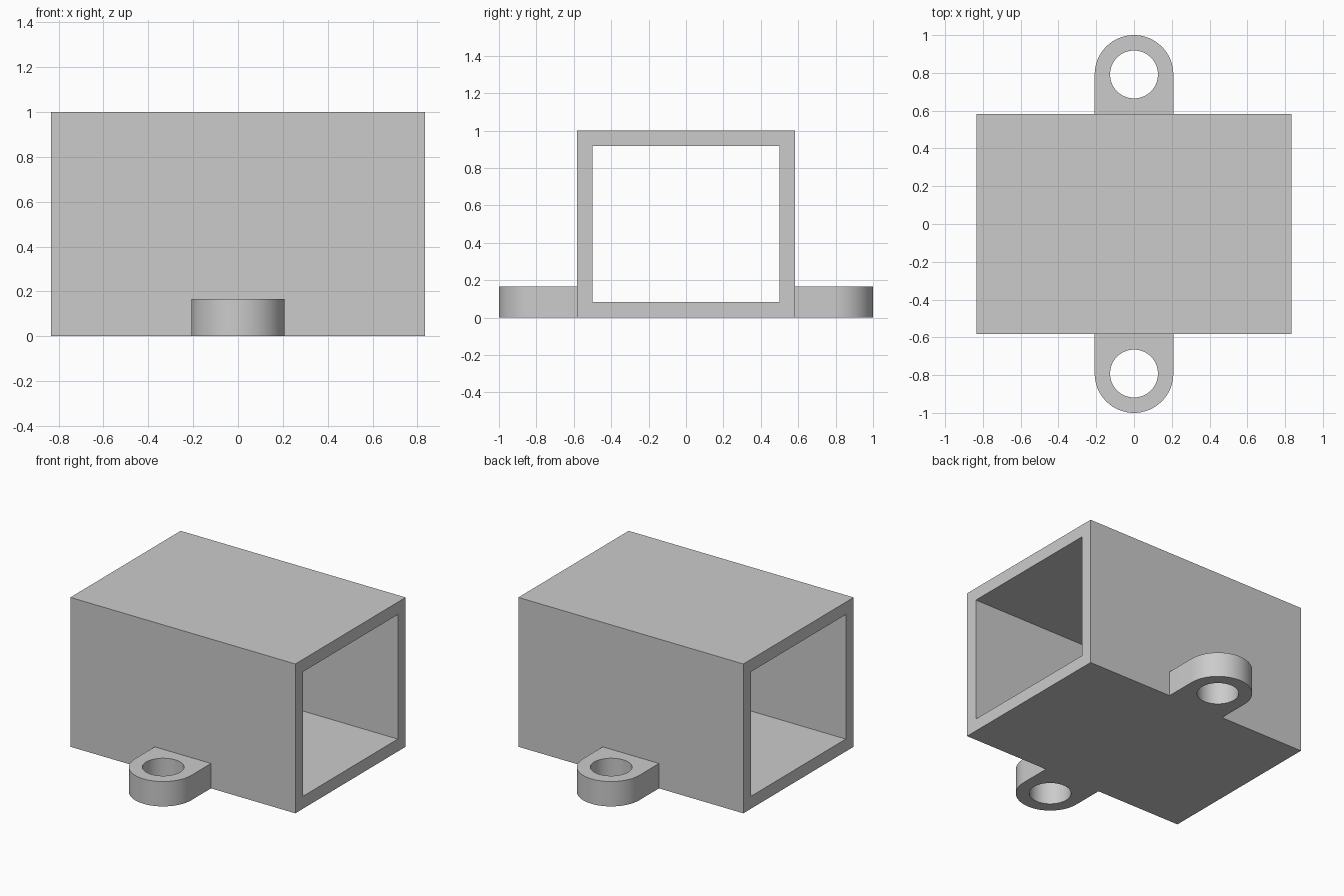
import bpy, bmesh, math
from mathutils import Matrix, Vector

cube = bpy.data.objects.get("Cube")
if cube:
    bpy.data.objects.remove(cube, do_unlink=True)

U = 1 / 12                                   # wall thickness, the design module
HALF_X, HALF_Y, HEIGHT = 10 * U, 7 * U, 12 * U
LUG_R, HOLE_R, LUG_H = 2.5 * U, 1.52 * U, 2 * U
LUG_Y = 1 - LUG_R                            # lug hole centre
SEGMENTS = 64

grey = bpy.data.materials.new("plain grey")
grey.use_nodes = True
grey.diffuse_color = (0.6, 0.6, 0.6, 1)
grey.node_tree.nodes["Principled BSDF"].inputs["Base Color"].default_value = (0.6, 0.6, 0.6, 1)


def rectangle(x0, x1, y0, y1):
    return [(x0, y0), (x1, y0), (x1, y1), (x0, y1)]


def arc(cx, cy, r, start, end, steps):
    angles = [start + (end - start) * i / steps for i in range(steps + 1)]
    return [(cx + r * math.cos(a), cy + r * math.sin(a)) for a in angles]


def extruded(name, outline, hole, depth, matrix):
    """Solid from a flat outline with one hole, extruded along local z."""
    bm = bmesh.new()
    edges = []
    for loop in (outline, hole):
        verts = [bm.verts.new((x, y, 0)) for x, y in loop]
        edges += [bm.edges.new((v, verts[i - 1])) for i, v in enumerate(verts)]
    bmesh.ops.triangle_fill(bm, edges=edges, use_beauty=True, normal=(0, 0, 1))
    top = bmesh.ops.extrude_face_region(bm, geom=bm.faces[:], use_keep_orig=True)
    moved = [g for g in top["geom"] if isinstance(g, bmesh.types.BMVert)]
    bmesh.ops.translate(bm, verts=moved, vec=Vector((0, 0, depth)))
    bm.transform(matrix)
    bmesh.ops.recalc_face_normals(bm, faces=bm.faces[:])
    mesh = bpy.data.meshes.new(name)
    bm.to_mesh(mesh)
    bm.free()
    mesh.materials.append(grey)
    obj = bpy.data.objects.new(name, mesh)
    bpy.context.collection.objects.link(obj)
    bpy.ops.object.select_all(action="DESELECT")
    obj.select_set(True)
    bpy.context.view_layer.objects.active = obj
    bpy.ops.object.shade_smooth_by_angle(angle=math.radians(30))
    return obj


# Open rectangular sleeve: section drawn in y-z, extruded along x
section_to_yz = Matrix(((0, 0, 1, -HALF_X), (1, 0, 0, 0), (0, 1, 0, 0), (0, 0, 0, 1)))
extruded("sleeve",
         rectangle(-HALF_Y, HALF_Y, 0, HEIGHT),
         rectangle(-HALF_Y + U, HALF_Y - U, U, HEIGHT - U),
         2 * HALF_X, section_to_yz)

# Round-ended mounting lugs, one at the back and one turned to the front
lug_outline = [(-LUG_R, HALF_Y), (LUG_R, HALF_Y)] + arc(0, LUG_Y, LUG_R, 0, math.pi, SEGMENTS // 2)
lug_hole = arc(0, LUG_Y, HOLE_R, 0, 2 * math.pi, SEGMENTS)[:-1]
for name, turn in (("back_lug", 0), ("front_lug", math.pi)):
    extruded(name, lug_outline, lug_hole, LUG_H, Matrix.Rotation(turn, 4, "Z"))
